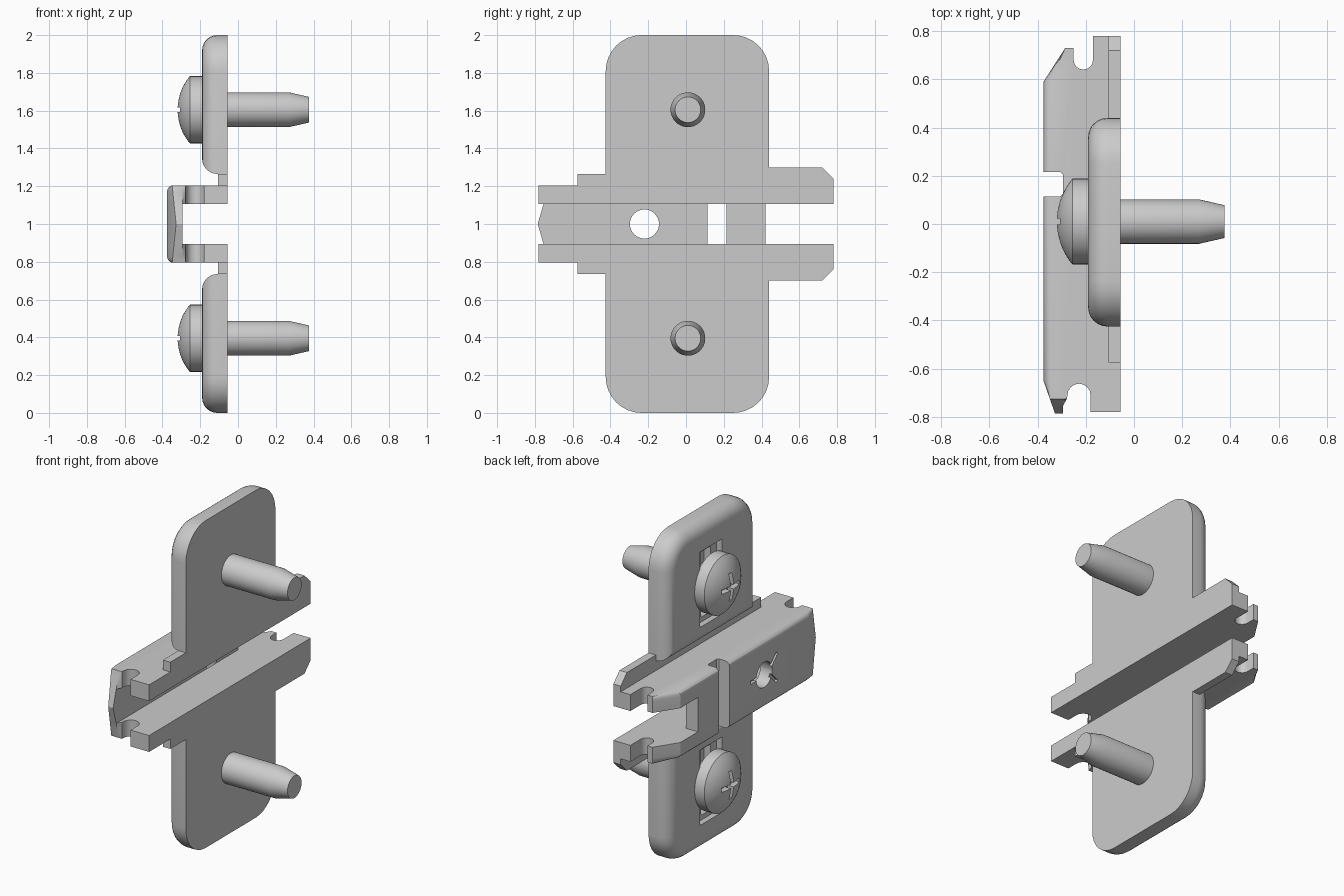
import bpy, bmesh, math
from mathutils import Matrix

if "Cube" in bpy.data.objects:
    bpy.data.objects.remove(bpy.data.objects["Cube"])


def finish(name, bm):
    bmesh.ops.recalc_face_normals(bm, faces=bm.faces)
    me = bpy.data.meshes.new(name)
    bm.to_mesh(me)
    bm.free()
    ob = bpy.data.objects.new(name, me)
    bpy.context.collection.objects.link(ob)
    return ob


def loft(name, sections, bevel_x=None, radius=0.08):
    """Closed solid through matching point loops; optional rounded rim at x = bevel_x."""
    bm = bmesh.new()
    rings = [[bm.verts.new(p) for p in s] for s in sections]
    n = len(rings[0])
    for a, b in zip(rings, rings[1:]):
        for i in range(n):
            j = (i + 1) % n
            bm.faces.new((a[i], a[j], b[j], b[i]))
    bm.faces.new(rings[0])
    bm.faces.new(rings[-1])
    bmesh.ops.recalc_face_normals(bm, faces=bm.faces)
    if bevel_x is not None:
        rim = [e for e in bm.edges if all(abs(v.co.x - bevel_x) < 1e-5 for v in e.verts)]
        bmesh.ops.bevel(bm, geom=rim, offset=radius, segments=6, profile=0.5, affect='EDGES')
    return finish(name, bm)


def box(center, size, rot_x=0):
    bm = bmesh.new()
    m = Matrix.Translation(center) @ Matrix.Rotation(rot_x, 4, 'X') @ Matrix.Diagonal((*size, 1))
    bmesh.ops.create_cube(bm, size=1, matrix=m)
    return finish("cutter", bm)


def lathe_x(name, profile, cy, cz, steps=40):
    """Turn an (x, radius) profile round a line along x."""
    bm = bmesh.new()
    vs = [bm.verts.new((x, cy + r, cz)) for x, r in profile]
    es = [bm.edges.new(p) for p in zip(vs, vs[1:])]
    bmesh.ops.spin(bm, geom=vs + es, cent=(0, cy, cz), axis=(1, 0, 0),
                   angle=math.tau, steps=steps, use_duplicate=False)
    bmesh.ops.remove_doubles(bm, verts=bm.verts, dist=1e-5)
    return finish(name, bm)


def cut(ob, cutters):
    bpy.context.view_layer.objects.active = ob
    for c in cutters:
        m = ob.modifiers.new("cut", 'BOOLEAN')
        m.operation, m.object, m.solver = 'DIFFERENCE', c, 'EXACT'
        bpy.ops.object.modifier_apply(modifier=m.name)
        bpy.data.objects.remove(c)


def arc(cx, cy, r, a0, a1, n=8):
    return [(cx + r * math.cos(math.radians(a0 + (a1 - a0) * i / n)),
             cy + r * math.sin(math.radians(a0 + (a1 - a0) * i / n))) for i in range(n + 1)]


# Side wall outline seen from above (x, y), without the pointed front tip
WALL = ([(-0.055, -0.78), (-0.055, 0.78), (-0.17, 0.78)]
        + arc(-0.21, 0.68, 0.04, 0, -180)
        + [(-0.25, 0.73), (-0.285, 0.73), (-0.375, 0.59), (-0.375, 0.215), (-0.305, 0.215),
           (-0.295, 0.205), (-0.295, 0.125), (-0.305, 0.115), (-0.375, 0.115), (-0.375, -0.65)])
WALL_END = arc(-0.228, -0.71, 0.048, 180, 0) + [(-0.18, -0.78)]


def tip_y(dz):
    return -0.785 + 0.29 * dz


def tip(dz):
    y = tip_y(dz)
    return [(-0.375 + 0.35 * (-0.65 - y), y), (-0.295, y), (-0.278, -0.725)]


for s, side in ((1, "upper"), (-1, "lower")):
    # Channel side wall with softened outer edge
    secs = []
    for dz, xmin in ((0.105, -0.375), (0.175, -0.375), (0.19, -0.371), (0.2, -0.361), (0.205, -0.347)):
        secs.append([(max(x, xmin), y, 1 + s * dz) for x, y in WALL + tip(dz) + WALL_END])
    loft(side + "_wall", secs)

    # Thin foot flange
    foot = [(-0.575, 0.205), (-0.575, 0.265), (0.44, 0.265), (0.44, 0.30),
            (0.72, 0.30), (0.78, 0.24), (0.78, 0.205)]
    loft(side + "_flange", [[(x, y, 1 + s * z) for y, z in foot] for x in (-0.105, -0.055)])

    # Mounting wing with rounded corners and rim
    wing = [(-0.425, 0.265), (0.44, 0.265)] + arc(0.25, 0.81, 0.19, 0, 90) + arc(-0.235, 0.81, 0.19, 90, 180)
    w = loft(side + "_wing", [[(x, y, 1 + s * z) for y, z in wing] for x in (-0.19, -0.055)], -0.19)
    cz = 1 + s * 0.605
    cut(w, [box((-0.19, 0.03, cz), (0.07, 0.21, 0.46)),
            box((-0.19, 0.03, cz), (0.16, 0.09, 0.40))])

    # Screw: domed head, shank and tapered end
    R = 0.276
    dome = [(-0.32 + R - R * math.cos(a), R * math.sin(a))
            for a in (math.asin(0.178 / R) * i / 8 for i in range(9))]
    dome[0] = (-0.32, 0)
    screw = lathe_x(side + "_screw", dome + [(-0.185, 0.178), (-0.185, 0.092), (0.27, 0.092),
                                             (0.375, 0.068), (0.375, 0)], 0.01, cz)
    cut(screw, [box((-0.31, 0.01, cz), (0.06, 0.026, 0.17)),
                box((-0.31, 0.01, cz), (0.06, 0.17, 0.026))])

# Front web of the channel, with pointed nose
secs = []
for dz in (-0.105, 0, 0.105):
    nose = tip(abs(dz))[:2]
    secs.append([(x, y, 1 + dz) for x, y in
                 [(-0.375, -0.65)] + nose + [(-0.295, 0.115), (-0.375, 0.115)]])
web = loft("front_web", secs)
# Round hole, index notch and chevron groove
hole = lathe_x("cutter", [(-0.5, 0), (-0.5, 0.077), (-0.2, 0.077), (-0.2, 0)], -0.22, 1.0, 32)
cut(web, [hole, box((-0.375, -0.12, 1), (0.04, 0.07, 0.02))]
    + [box((-0.375, -0.3, 1 + k * 0.045), (0.03, 0.018, 0.12), -k * math.radians(-45)) for k in (1, -1)])

# Rear web
loft("rear_web", [[(x, y, z) for x, y in ((-0.375, 0.215), (-0.295, 0.215), (-0.295, 0.42), (-0.375, 0.42))]
                  for z in (0.895, 1.105)])

bpy.ops.object.select_all(action='DESELECT')
for ob in bpy.context.scene.objects:
    ob.select_set(True)
bpy.context.view_layer.objects.active = web
bpy.ops.object.shade_smooth_by_angle(angle=math.radians(30))
